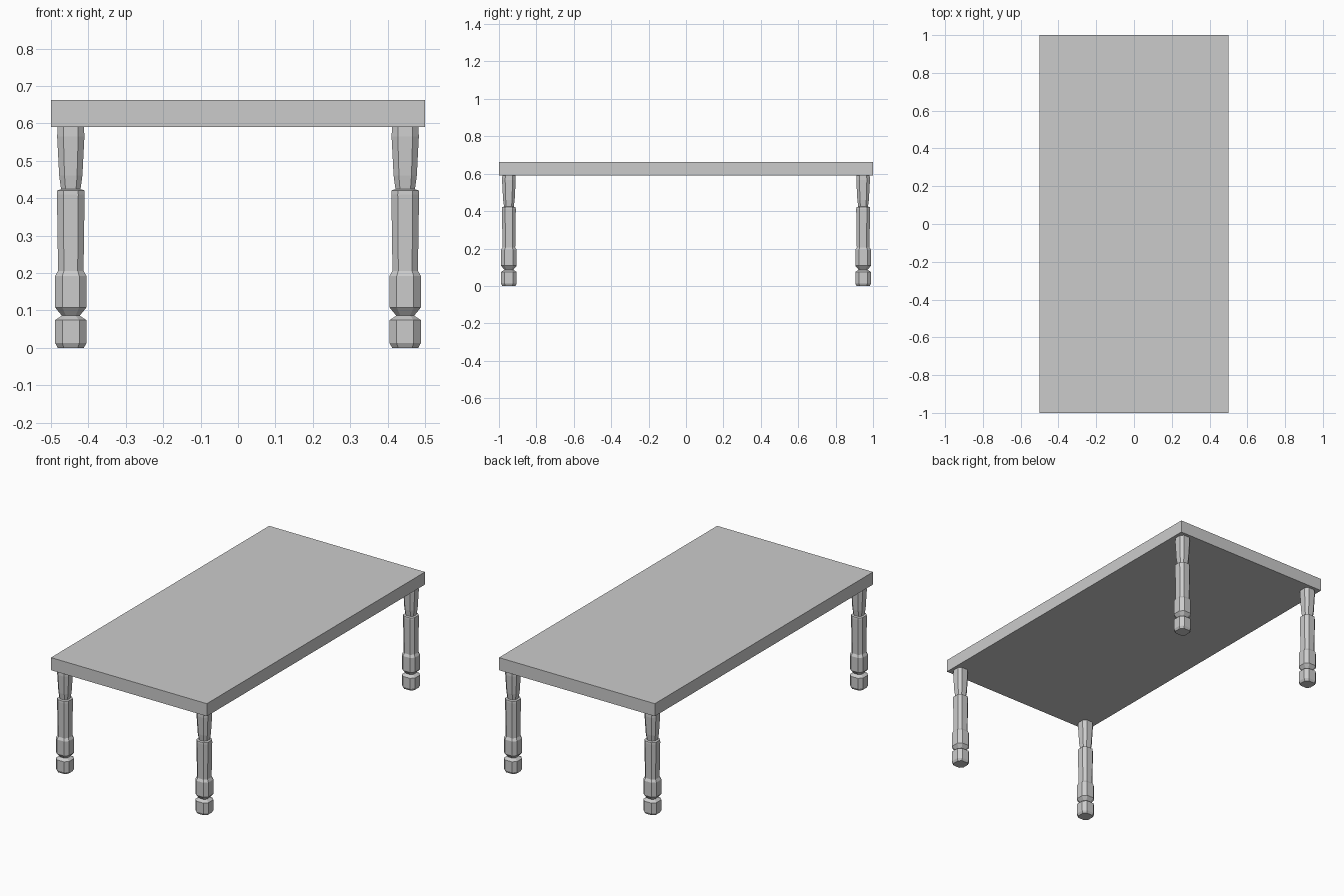
import bpy
import bmesh

if "Cube" in bpy.data.objects:
    bpy.data.objects.remove(bpy.data.objects["Cube"])

# leg profile: (height, half width)
PROFILE = [(0.0, 0.035), (0.013, 0.042), (0.074, 0.042), (0.086, 0.024),
           (0.108, 0.042), (0.192, 0.042), (0.206, 0.034), (0.41, 0.037),
           (0.421, 0.036), (0.424, 0.026), (0.46, 0.031), (0.565, 0.0365), (0.592, 0.035)]
FLAT = 0.54  # flat part of each side of the chamfered square section


def make_object(name, bm):
    bmesh.ops.recalc_face_normals(bm, faces=bm.faces[:])
    mesh = bpy.data.meshes.new(name)
    bm.to_mesh(mesh)
    bm.free()
    obj = bpy.data.objects.new(name, mesh)
    bpy.context.collection.objects.link(obj)
    return obj


def make_leg(name, x, y):
    bm = bmesh.new()
    section = [(1, -FLAT), (1, FLAT), (FLAT, 1), (-FLAT, 1),
               (-1, FLAT), (-1, -FLAT), (-FLAT, -1), (FLAT, -1)]
    rings = [[bm.verts.new((x + u * r, y + v * r, z)) for u, v in section]
             for z, r in PROFILE]
    for low, high in zip(rings, rings[1:]):
        for i in range(8):
            j = (i + 1) % 8
            bm.faces.new((low[i], low[j], high[j], high[i]))
    bm.faces.new(rings[0][::-1])
    bm.faces.new(rings[-1])
    return make_object(name, bm)


# table top slab
bm = bmesh.new()
bmesh.ops.create_cube(bm, size=1)
bmesh.ops.scale(bm, vec=(1.0, 2.0, 0.073), verts=bm.verts)
bmesh.ops.translate(bm, vec=(0, 0, 0.6265), verts=bm.verts)
make_object("table_top", bm)

# four turned legs
for y_name, sy in (("front", -1), ("back", 1)):
    for x_name, sx in (("left", -1), ("right", 1)):
        make_leg(f"{y_name}_{x_name}_leg", sx * 0.447, sy * 0.947)
